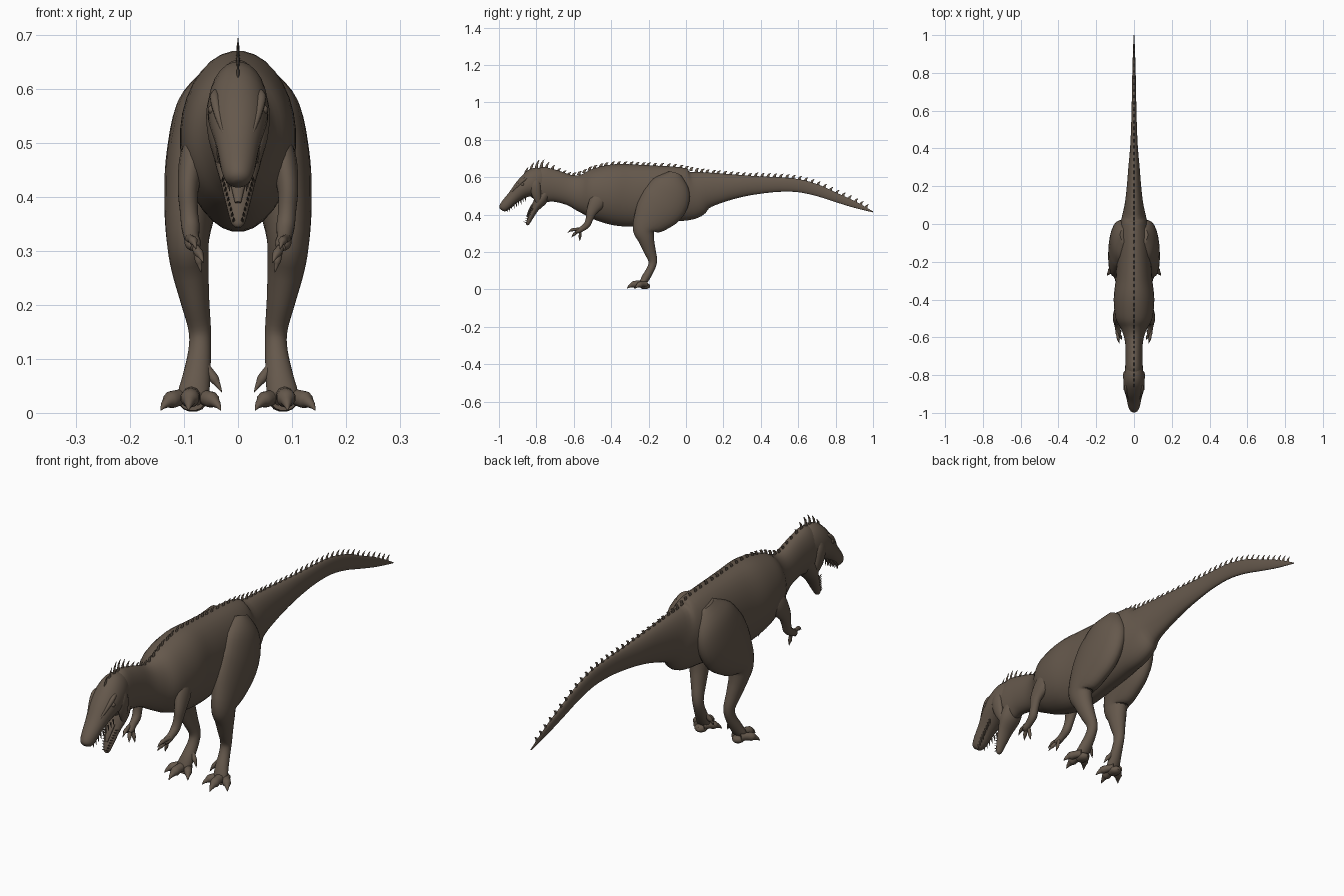
import bpy, bmesh, math
from mathutils import Vector

hide = bpy.data.materials.new("brown_hide")
hide.diffuse_color = (0.13, 0.098, 0.072, 1)


def smooth_rows(rows, steps):
    """Catmull-Rom interpolation of every column of the rows."""
    out = []
    for i in range(len(rows) - 1):
        p0, p1, p2 = rows[max(i - 1, 0)], rows[i], rows[i + 1]
        p3 = rows[min(i + 2, len(rows) - 1)]
        for s in range(steps):
            t = s / steps
            out.append([0.5 * (2 * b + (c - a) * t + (2 * a - 5 * b + 4 * c - d) * t * t
                               + (3 * b - a - 3 * c + d) * t ** 3)
                        for a, b, c, d in zip(p0, p1, p2, p3)])
    return out + [list(rows[-1])]


def loft(bm, rows, sides=16, steps=4):
    """Skin of ellipses; row = x, y, z, half width, half depth."""
    pts = smooth_rows(rows, steps)
    rings = []
    for i, (x, y, z, a, b) in enumerate(pts):
        t = (Vector(pts[min(i + 1, len(pts) - 1)][:3]) - Vector(pts[max(i - 1, 0)][:3])).normalized()
        side = Vector((1, 0, 0))
        side = (side - t * side.dot(t)).normalized()
        up = side.cross(t)
        a, b = max(a, 0.0006), max(b, 0.0006)
        ring = []
        for k in range(sides):
            u = 2 * math.pi * (k + 0.5) / sides
            ring.append(bm.verts.new(Vector((x, y, z)) + side * a * math.cos(u) + up * b * math.sin(u)))
        rings.append(ring)
    for r, q in zip(rings, rings[1:]):
        for k in range(sides):
            j = (k + 1) % sides
            bm.faces.new((r[k], r[j], q[j], q[k]))
    bm.faces.new(rings[0])
    bm.faces.new(rings[-1])


def finish(name, bm, mirror=False, angle=50):
    bmesh.ops.recalc_face_normals(bm, faces=bm.faces)
    me = bpy.data.meshes.new(name)
    bm.to_mesh(me)
    bm.free()
    me.materials.append(hide)
    ob = bpy.data.objects.new(name, me)
    bpy.context.collection.objects.link(ob)
    if mirror:
        ob.modifiers.new("mirror", 'MIRROR').use_mirror_merge = False
    bpy.ops.object.select_all(action='DESELECT')
    ob.select_set(True)
    bpy.context.view_layer.objects.active = ob
    bpy.ops.object.shade_smooth_by_angle(angle=math.radians(angle))


def digit(bm, base, tip, r, arch):
    """Toe or finger with a knuckle and a pointed claw."""
    b, t = Vector(base), Vector(tip)
    rows = []
    for f, k, h in ((0, 1, 0), (.3, .85, .7), (.6, .9, 1), (.74, .6, .9), (.88, .35, .6), (1, .05, 0)):
        p = b.lerp(t, f)
        rows.append((p.x, p.y, p.z + arch * h, r * k, r * k))
    loft(bm, rows, 10, 3)


# Body, neck and tail: y, top, bottom, half width
profile = [
    (1.0, .417, .412, .002), (.9, .472, .437, .006), (.8, .517, .468, .009),
    (.7, .562, .50, .011), (.6, .59, .52, .013), (.5, .60, .522, .016),
    (.4, .605, .512, .021), (.3, .612, .495, .03), (.2, .62, .468, .038),
    (.1, .63, .43, .05), (.03, .642, .375, .066), (-.06, .657, .362, .084),
    (-.2, .665, .345, .092), (-.3, .67, .335, .098), (-.4, .67, .347, .108),
    (-.5, .648, .38, .097), (-.56, .622, .415, .066), (-.62, .612, .45, .048),
    (-.7, .638, .468, .045), (-.77, .655, .465, .047), (-.83, .632, .50, .045)]
bm = bmesh.new()
loft(bm, [(0, y, (t + b) / 2, w, (t - b) / 2) for y, t, b, w in profile], 32, 4)
finish("body_and_tail", bm)

# Skull and upper jaw
bm = bmesh.new()
loft(bm, [(0, -.74, .565, .035, .06), (0, -.80, .572, .054, .08), (0, -.862, .545, .055, .056),
          (0, -.92, .495, .04, .036), (0, -.962, .452, .031, .030), (0, -.982, .433, .022, .022),
          (0, -.988, .426, .008, .008)], 24, 4)
finish("skull", bm)

# Lower jaw, open
bm = bmesh.new()
loft(bm, [(0, -.745, .525, .04, .03), (0, -.778, .478, .045, .035), (0, -.808, .43, .033, .02),
          (0, -.832, .385, .022, .015), (0, -.846, .353, .013, .010), (0, -.849, .344, .005, .004)], 20, 4)
finish("lower_jaw", bm)

# Teeth
bm = bmesh.new()
for i in range(9):
    f = i / 8
    x, y, z = .016 + .022 * f, -.958 + .098 * f, .428 + .06 * f
    loft(bm, [(x, y, z + .006, .004, .004), (x, y + .004, z - .018, 0, 0)], 6, 1)
    x, y, z = .008 + .02 * f, -.858 + .034 * f, .355 + .075 * f
    loft(bm, [(x, y + .008, z, .003, .003), (x, y - .010, z + .008, 0, 0)], 6, 1)
finish("teeth", bm, True)

# Tongue
bm = bmesh.new()
loft(bm, [(0, -.79, .49, .02, .01), (0, -.83, .435, .016, .007), (0, -.85, .39, .006, .004)], 12, 3)
finish("tongue", bm)

# Eyes under brow ridges, and cheek muscles
bm = bmesh.new()
loft(bm, [(.038, -.84, .60, .003, .003), (.043, -.868, .585, .009, .009),
          (.037, -.90, .553, .007, .007), (.026, -.935, .515, .002, .002)], 10, 4)
finish("brow_ridges", bm, True)
bm = bmesh.new()
bmesh.ops.create_uvsphere(bm, u_segments=12, v_segments=8, radius=.009)
bmesh.ops.translate(bm, verts=bm.verts, vec=(.047, -.874, .562))
finish("eyes", bm, True)
bm = bmesh.new()
loft(bm, [(.035, -.80, .60, .012, .015), (.044, -.805, .56, .015, .027),
          (.042, -.80, .51, .013, .025), (.034, -.785, .46, .006, .012)], 14, 4)
finish("cheeks", bm, True)

# Hind legs down to the foot
bm = bmesh.new()
loft(bm, [(.045, -.06, .615, .03, .04), (.066, -.08, .555, .05, .105), (.08, -.115, .47, .053, .128),
          (.088, -.175, .395, .049, .108), (.093, -.222, .325, .040, .066), (.089, -.213, .27, .035, .044),
          (.08, -.195, .21, .027, .033), (.071, -.178, .155, .021, .024), (.071, -.186, .115, .021, .021),
          (.077, -.214, .065, .026, .022), (.083, -.232, .034, .028, .018),
          (.085, -.245, .02, .016, .01)], 24, 4)
finish("hind_legs", bm, True)

# Toes and the small inner claw
bm = bmesh.new()
digit(bm, (.095, -.215, .028), (.143, -.272, .005), .018, .010)
digit(bm, (.085, -.225, .030), (.092, -.315, .005), .020, .012)
digit(bm, (.075, -.215, .028), (.032, -.278, .005), .017, .010)
digit(bm, (.065, -.205, .09), (.030, -.225, .038), .010, .004)
loft(bm, [(.085, -.24, .018, .022, .014), (.083, -.21, .018, .024, .016), (.08, -.195, .02, .008, .008)], 12, 3)
finish("toes", bm, True)

# Arms
bm = bmesh.new()
loft(bm, [(.06, -.44, .53, .02, .03), (.08, -.47, .475, .027, .045), (.092, -.503, .42, .02, .03),
          (.091, -.517, .375, .017, .02), (.088, -.53, .345, .017, .018), (.086, -.555, .325, .014, .015),
          (.083, -.577, .313, .015, .013), (.08, -.59, .307, .008, .007)], 16, 4)
finish("arms", bm, True)
bm = bmesh.new()
digit(bm, (.09, -.572, .322), (.078, -.632, .303), .009, .008)
digit(bm, (.084, -.575, .312), (.064, -.612, .278), .009, .004)
digit(bm, (.08, -.565, .315), (.068, -.568, .260), .008, 0)
finish("fingers", bm, True)

# Row of spines along the back, tallest behind the head
bm = bmesh.new()
ridge = smooth_rows([p[:2] for p in profile] + [(-.88, .594)], 12)
last = 2
for y, top in ridge:
    if last - y < .026 or y > .97:
        continue
    last = y
    tall = .013 + .032 * math.exp(-((y + .81) / .09) ** 2) + (.006 if y > .35 else 0)
    loft(bm, [(0, y - .004, top - .008, .004, .010), (0, y, top + tall * .5, .0028, .006),
              (0, y + .012, top + tall, .0005, .0008)], 6, 2)
finish("back_spines", bm)
